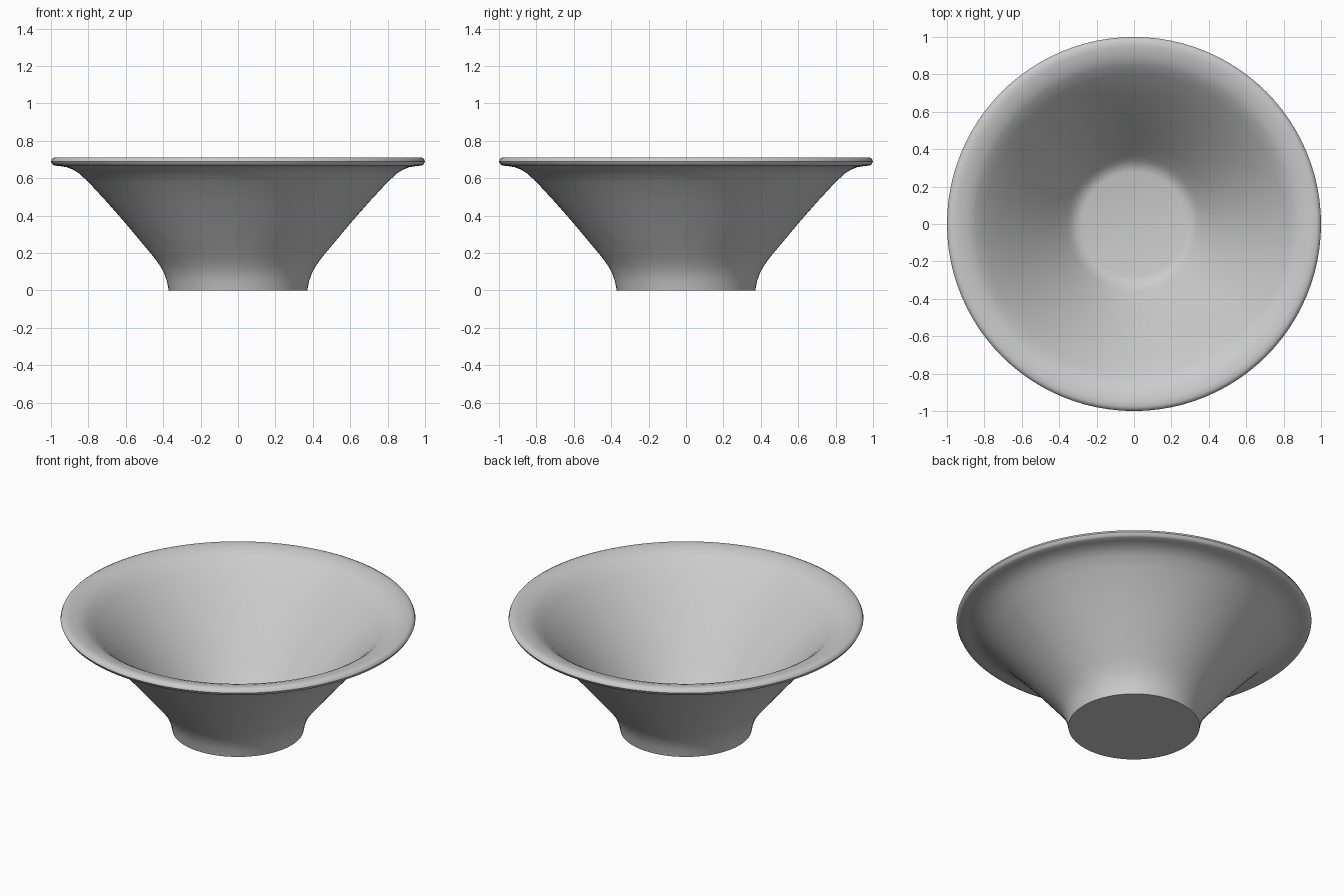
import bpy
import bmesh
import math

cube = bpy.data.objects.get("Cube")
if cube:
    bpy.data.objects.remove(cube, do_unlink=True)

SEGMENTS = 96

# Single plain grey
grey = bpy.data.materials.new("plain grey")
grey.use_nodes = True
colour = (0.6, 0.6, 0.6, 1)
grey.diffuse_color = colour
grey.node_tree.nodes["Principled BSDF"].inputs["Base Color"].default_value = colour

# Half sections as (radius, height)
foot = [(0, 0), (0.37, 0), (0.38, 0.05), (0.394, 0.09), (0.415, 0.13)]
outer_wall = [(0.45, 0.178), (0.5, 0.238), (0.6, 0.358), (0.7, 0.472),
              (0.8, 0.58), (0.85, 0.626), (0.88, 0.645), (0.915, 0.659)]
rim = [(0.95, 0.665), (0.98, 0.668), (0.992, 0.674), (1, 0.69),
       (0.994, 0.704), (0.978, 0.712), (0.95, 0.711), (0.915, 0.704), (0.88, 0.692)]
inner_wall = [(0.85, 0.675), (0.8, 0.632), (0.7, 0.526), (0.6, 0.412),
              (0.5, 0.292), (0.42, 0.194)]
floor = [(0.36, 0.122), (0.335, 0.097), (0.31, 0.08), (0.28, 0.072), (0, 0.07)]


def lathe(name, profile, material):
    """Spin a half section about the z axis into a closed smooth solid."""
    bm = bmesh.new()
    verts = [bm.verts.new((r, 0, z)) for r, z in profile]
    edges = [bm.edges.new(pair) for pair in zip(verts, verts[1:])]
    bmesh.ops.spin(bm, geom=verts + edges, cent=(0, 0, 0), axis=(0, 0, 1),
                   angle=math.tau, steps=SEGMENTS, use_merge=True)
    bmesh.ops.remove_doubles(bm, verts=bm.verts, dist=0.0005)
    bmesh.ops.recalc_face_normals(bm, faces=bm.faces)
    mesh = bpy.data.meshes.new(name)
    bm.to_mesh(mesh)
    bm.free()
    mesh.materials.append(material)
    obj = bpy.data.objects.new(name, mesh)
    bpy.context.collection.objects.link(obj)
    bpy.ops.object.select_all(action="DESELECT")
    obj.select_set(True)
    bpy.context.view_layer.objects.active = obj
    bpy.ops.object.shade_smooth_by_angle(angle=math.radians(45))
    return obj


# Flared bowl with a rolled rim
lathe("bowl", foot + outer_wall + rim + inner_wall + floor, grey)
